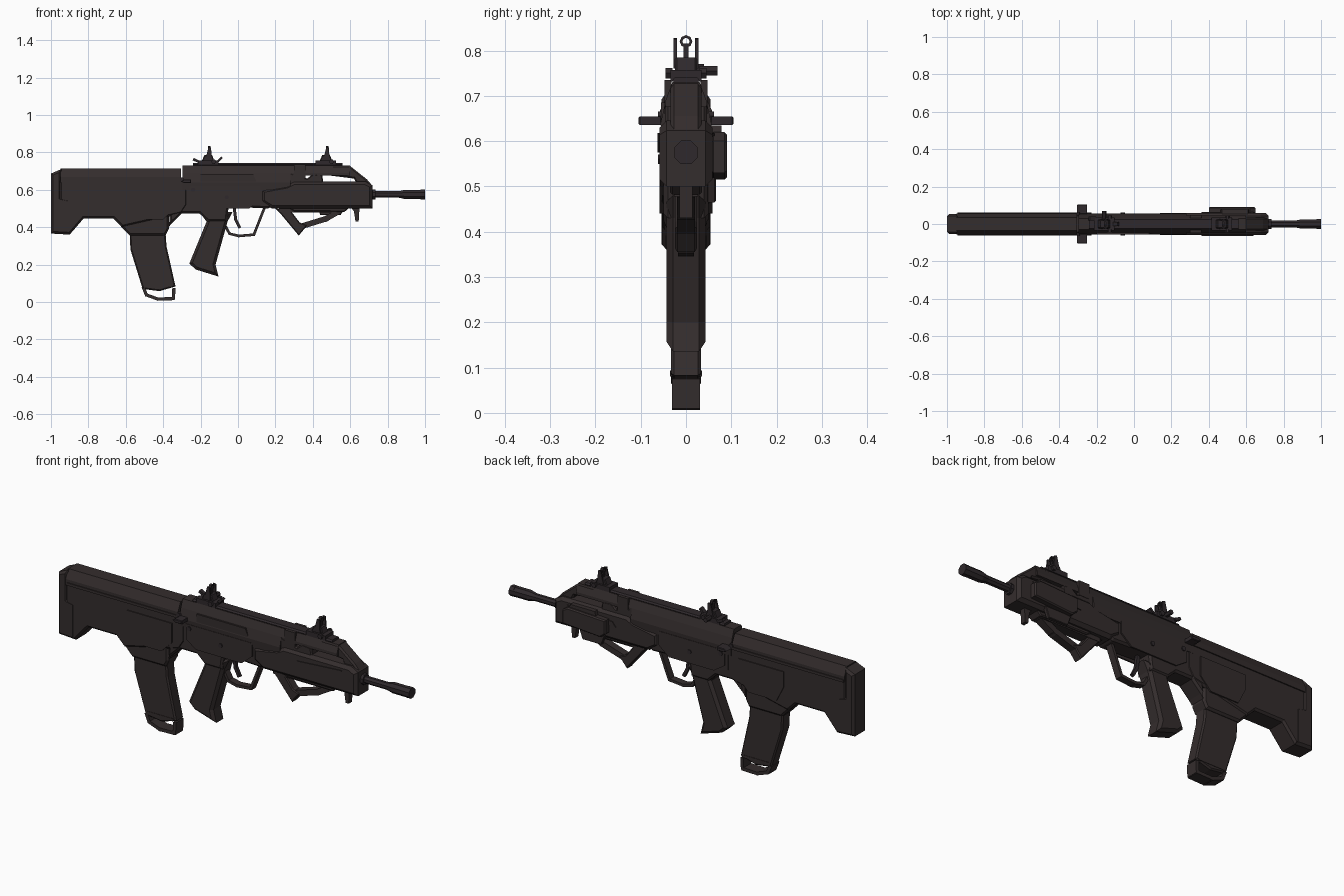
import bpy, bmesh, math
from mathutils import Matrix, Vector

cube = bpy.data.objects.get("Cube")
if cube:
    bpy.data.objects.remove(cube, do_unlink=True)


def material(name, rgb):
    m = bpy.data.materials.new(name)
    m.use_nodes = True
    m.diffuse_color = (*rgb, 1)
    bsdf = m.node_tree.nodes["Principled BSDF"]
    bsdf.inputs["Base Color"].default_value = (*rgb, 1)
    bsdf.inputs["Roughness"].default_value = 0.8
    return m


POLYMER = material("dark brown polymer", (0.034, 0.026, 0.026))
METAL = material("dark metal", (0.028, 0.022, 0.025))


def finish(name, bm, mat):
    bmesh.ops.recalc_face_normals(bm, faces=bm.faces)
    me = bpy.data.meshes.new(name)
    bm.to_mesh(me)
    bm.free()
    me.materials.append(mat)
    ob = bpy.data.objects.new(name, me)
    bpy.context.collection.objects.link(ob)
    return ob


def side(name, pts, hw, y=0, bevel=0.0, mat=POLYMER):
    """Side outline (x, z) extruded across the width, caps chamfered."""
    bm = bmesh.new()
    base = bm.faces.new([bm.verts.new((p[0], y - hw, p[1])) for p in pts])
    new = bmesh.ops.extrude_face_region(bm, geom=[base])["geom"]
    bmesh.ops.translate(bm, vec=(0, 2 * hw, 0),
                        verts=[v for v in new if isinstance(v, bmesh.types.BMVert)])
    if bevel:
        rim = [e for e in bm.edges if abs(e.verts[0].co.y - e.verts[1].co.y) < 1e-5]
        bmesh.ops.bevel(bm, geom=rim, offset=bevel, segments=1, affect='EDGES')
    return finish(name, bm, mat)


def loft(name, half, x0, x1, mat=POLYMER):
    """Symmetric cross-section from its (y, z) half, run along the length."""
    ring = half + [(-y, z) for y, z in reversed(half)]
    bm = bmesh.new()
    a, b = ([bm.verts.new((x, y, z)) for y, z in ring] for x in (x0, x1))
    n = len(ring)
    for i in range(n):
        j = (i + 1) % n
        bm.faces.new((a[i], a[j], b[j], b[i]))
    bm.faces.new(a)
    bm.faces.new(b)
    return finish(name, bm, mat)


def box(name, x, y, z, mat=POLYMER):
    return side(name, [(x[0], z[0]), (x[1], z[0]), (x[1], z[1]), (x[0], z[1])],
                (y[1] - y[0]) / 2, (y[0] + y[1]) / 2, mat=mat)


def rod(name, p, q, r0, r1=None, n=8, mat=METAL):
    p, q = Vector(p), Vector(q)
    bm = bmesh.new()
    bmesh.ops.create_cone(bm, cap_ends=True, segments=n, radius1=r0,
                          radius2=r1 or r0, depth=(q - p).length)
    turn = Vector((0, 0, 1)).rotation_difference(q - p).to_matrix().to_4x4()
    spin = Matrix.Rotation(math.pi / n, 4, 'Z')
    bm.transform(Matrix.Translation((p + q) / 2) @ turn @ spin)
    return finish(name, bm, mat)


def chain(name, pts, hw, t, y=0, mat=POLYMER):
    """Thin bent strap following (x, z) points."""
    for i, (a, b) in enumerate(zip(pts, pts[1:])):
        a, b = Vector(a), Vector(b)
        d = (b - a).normalized()
        n = Vector((-d.y, d.x)) * t / 2
        a, b = a - d * t / 3, b + d * t / 3
        side(f"{name}_{i + 1}", [a - n, b - n, b + n, a + n], hw, y, mat=mat)


# Stock: butt pad, cheek piece and lower body with magazine housing
side("butt_pad", [(-1, .366), (-.9, .36), (-.9, .55), (-.945, .56), (-.945, .71), (-1, .687)],
     .054, bevel=.012)
loft("cheek_piece", [(.057, .64), (.057, .668), (.036, .714)], -.95, -.305)
side("stock_body", [(-.955, .375), (-.9, .36), (-.826, .446), (-.666, .446), (-.62, .4),
                    (-.3, .473), (-.27, .52), (-.27, .655), (-.955, .655)], .053, bevel=.01)
side("magazine_housing", [(-.666, .446), (-.58, .356), (-.388, .356), (-.37, .39), (-.37, .56),
                          (-.6, .56)], .046, bevel=.01)
for s in (-1, 1):
    side("stock_side_panel", [(-.6, .52), (-.56, .44), (-.4, .44), (-.34, .5), (-.34, .6), (-.6, .6)],
         .004, s * .054)
    box("stock_seam", (-.945, -.28), (s * .058 - .003, s * .058 + .003), (.638, .652))

# Curved magazine with an open pull loop
side("magazine", [(-.58, .38), (-.575, .28), (-.51, .07), (-.42, .058), (-.334, .083),
                  (-.382, .297), (-.388, .38)], .033, bevel=.007)
chain("magazine_loop", [(-.505, .075), (-.49, .038), (-.43, .016), (-.345, .018), (-.343, .07)],
      .031, .017)
box("magazine_floor_band", (-.5, -.35), (-.035, .035), (.08, .094))

# Receiver
side("receiver", [(-.37, .4), (-.355, .42), (-.3, .473), (-.206, .473), (-.16, .43), (-.06, .43),
                  (-.05, .51), (.16, .5), (.22, .53), (.22, .63), (-.35, .63)], .05, bevel=.01)
loft("receiver_upper", [(.054, .6), (.056, .64), (.045, .69), (.03, .73)], -.297, .28)
loft("top_cover", [(.045, .675), (.045, .69), (.03, .73)], .27, .6)
for s in (-1, 1):
    side("receiver_side_plate", [(-.26, .54), (-.2, .5), (.06, .5), (.12, .55), (.12, .62), (-.26, .62)],
         .004, s * .053)
    for x, z in ((-.06, .56), (-.24, .6), (-.3, .655)):
        rod("receiver_pin", (x, s * .045, z), (x, s * .062, z), .012, n=6)
    side("cocking_handle", [(-.305, .645), (-.29, .636), (-.25, .636), (-.25, .654), (-.29, .654)],
         .026, s * .079, bevel=.003, mat=METAL)
side("ejection_cover", [(-.2, .64), (.1, .64), (.08, .685), (-.2, .685)], .006, -.049)

# Pistol grip and trigger group
side("grip", [(-.206, .48), (-.168, .43), (-.26, .206), (-.227, .174), (-.104, .136),
              (-.12, .2), (-.056, .43), (-.03, .48)], .043, bevel=.014)
chain("trigger_guard", [(-.075, .42), (-.045, .365), (.005, .353), (.085, .36), (.14, .5)],
      .018, .014)
chain("trigger", [(-.02, .5), (-.012, .44), (.008, .4)], .008, .016, mat=METAL)

# Handguard: lower shell, sloped nose and side windows
side("handguard", [(.125, .6), (.125, .535), (.18, .5), (.72, .5), (.72, .623), (.68, .645),
                   (.3, .645), (.26, .625)], .059, bevel=.016)
side("handguard_underside", [(.26, .51), (.3, .485), (.57, .482), (.6, .51)], .035, bevel=.005)
side("nose_slope", [(.64, .62), (.72, .62), (.69, .655), (.596, .73), (.5, .73), (.5, .675), (.62, .66)],
     .034, bevel=.008)
side("handguard_rear_bridge", [(.2, .62), (.46, .62), (.45, .68), (.4, .685), (.37, .66), (.28, .69),
                               (.2, .69)], .046, bevel=.006)
for s in (-1, 1):
    side("handguard_groove", [(.36, .575), (.62, .6), (.64, .618), (.38, .6)], .004, s * .059)
    box("upper_clamp", (.3, .36), (s * .04 - .008, s * .04 + .008), (.66, .735))
side("side_pod", [(.4, .54), (.43, .515), (.65, .53), (.65, .6), (.62, .62), (.4, .61)],
     .018, .073, bevel=.006)
side("side_pod_cap", [(.46, .6), (.62, .6), (.61, .635), (.47, .635)], .012, .066)
side("side_catch", [(.44, .465), (.55, .465), (.57, .52), (.42, .52)], .01, .056, bevel=.003)
side("sling_lug", [(.6, .51), (.62, .485), (.628, .43), (.645, .43), (.65, .51)], .014)

# Folding foregrip
side("foregrip_arm", [(.2, .5), (.225, .475), (.325, .355), (.37, .41), (.33, .425), (.28, .49)],
     .024, bevel=.005)
chain("foregrip_brace", [(.34, .405), (.47, .445), (.54, .485)], .02, .03)
box("foregrip_mount", (.22, .56), (-.026, .026), (.478, .505))

# Barrel and flash hider
rod("barrel", (.6, 0, .575), (.9, 0, .575), .019)
rod("barrel_collar", (.71, 0, .575), (.735, 0, .575), .028)
rod("muzzle_neck", (.86, 0, .575), (.895, 0, .575), .019, .027)
rod("muzzle", (.895, 0, .575), (.975, 0, .575), .027)
rod("muzzle_tip", (.975, 0, .575), (1, 0, .575), .028)

# Top rail with cross teeth
loft("top_rail", [(.022, .725), (.03, .734), (.024, .742)], -.24, .56, METAL)

# Folding sights
for label, x, d in (("rear", -.16, -1), ("front", .47, 1)):
    box(label + "_sight_base", (x - .055, x + .055), (-.034, .034), (.732, .757), METAL)
    side(label + "_sight_hinge", [(x - .035, .75), (x + .035, .75), (x + .022, .785), (x - .02, .785)],
         .024, bevel=.004, mat=METAL)
    for s in (-1, 1):
        side(label + "_sight_wing", [(x - .015, .76), (x + .02, .76), (x + .016, .825), (x + .002, .828)],
             .004, s * .024, mat=METAL)
        rod(label + "_sight_screw", (x + .03, s * .03, .75), (x + .03, s * .045, .75), .013, n=6)
    box(label + "_sight_post", (x, x + .012), (-.006, .006), (.78, .815), METAL)
    bm = bmesh.new()
    # Aperture ring
    rings = []
    for px, r in ((x, .014), (x + .014, .014), (x + .014, .008), (x, .008)):
        rings.append([bm.verts.new((px, r * math.cos(i * math.pi / 4), .82 + r * math.sin(i * math.pi / 4)))
                      for i in range(8)])
    for k in range(4):
        for i in range(8):
            a, b, j = rings[k], rings[(k + 1) % 4], (i + 1) % 8
            bm.faces.new((a[i], a[j], b[j], b[i]))
    finish(label + "_sight_ring", bm, METAL)
chain("rear_sight_lever", [(-.21, .75), (-.235, .762)], .01, .014, .03, METAL)
chain("rear_sight_tab", [(-.11, .75), (-.088, .772)], .012, .012, 0, METAL)
rod("rear_sight_knob", (-.16, .03, .755), (-.16, .07, .755), .012, n=6)
